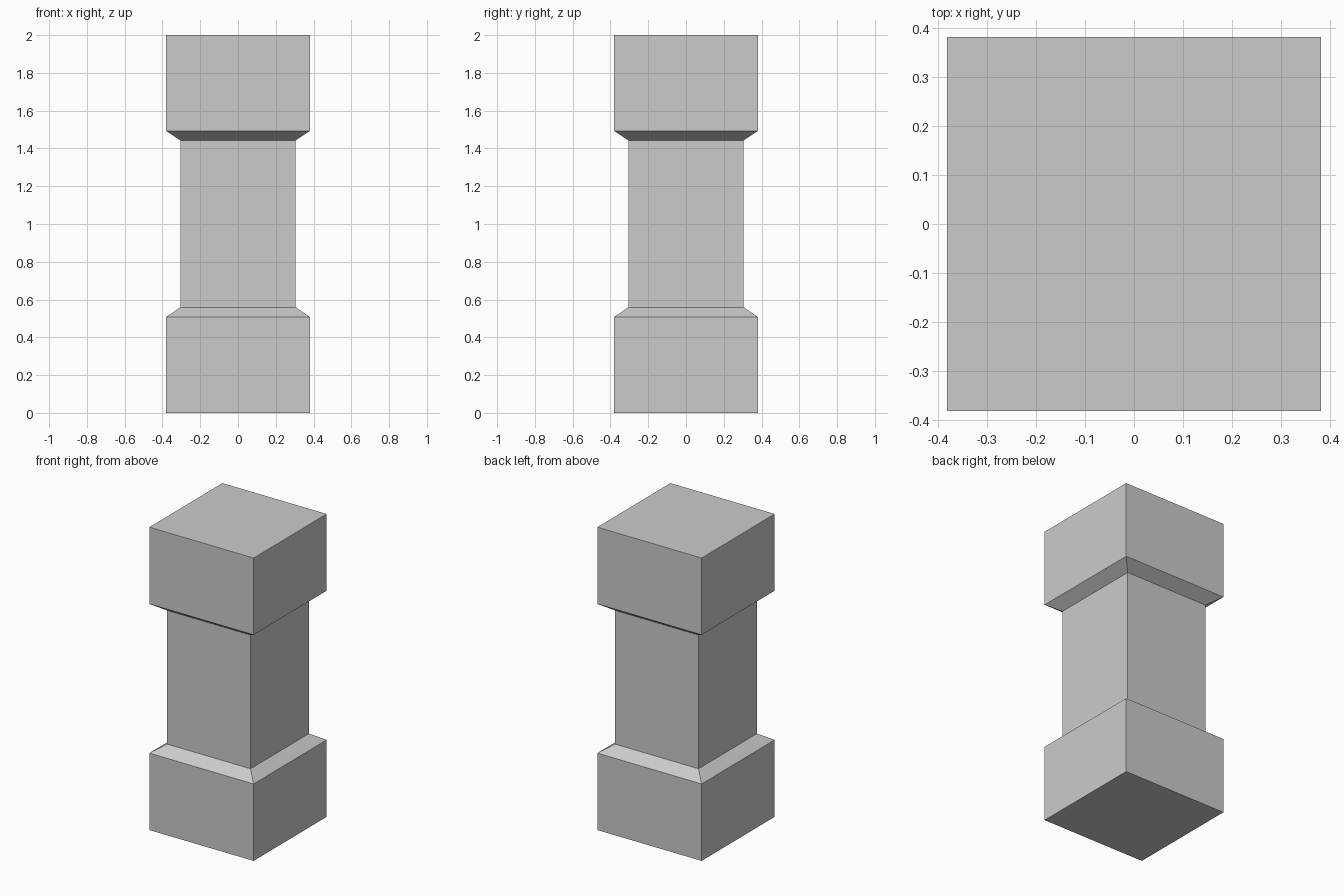
import bpy
import bmesh

if "Cube" in bpy.data.objects:
    bpy.data.objects.remove(bpy.data.objects["Cube"])

# Half width and height of each square section, bottom to top
BLOCK, SHAFT = 0.381, 0.305
profile = [(BLOCK, 0.0), (BLOCK, 0.508), (SHAFT, 0.559),
           (SHAFT, 1.442), (BLOCK, 1.493), (BLOCK, 2.0)]


def square_loft(name, sections):
    """Skin a stack of square sections into a closed solid."""
    bm = bmesh.new()
    rings = [[bm.verts.new((sx * r, sy * r, z))
              for sx, sy in ((-1, -1), (1, -1), (1, 1), (-1, 1))]
             for r, z in sections]
    for low, high in zip(rings, rings[1:]):
        for i in range(4):
            j = (i + 1) % 4
            bm.faces.new((low[i], low[j], high[j], high[i]))
    bm.faces.new(rings[0][::-1])
    bm.faces.new(rings[-1])
    mesh = bpy.data.meshes.new(name)
    bm.to_mesh(mesh)
    bm.free()
    obj = bpy.data.objects.new(name, mesh)
    bpy.context.collection.objects.link(obj)
    return obj


# Pillar: base block, sloped shoulder, shaft, flared shoulder, top block
square_loft("square_pillar", profile)
